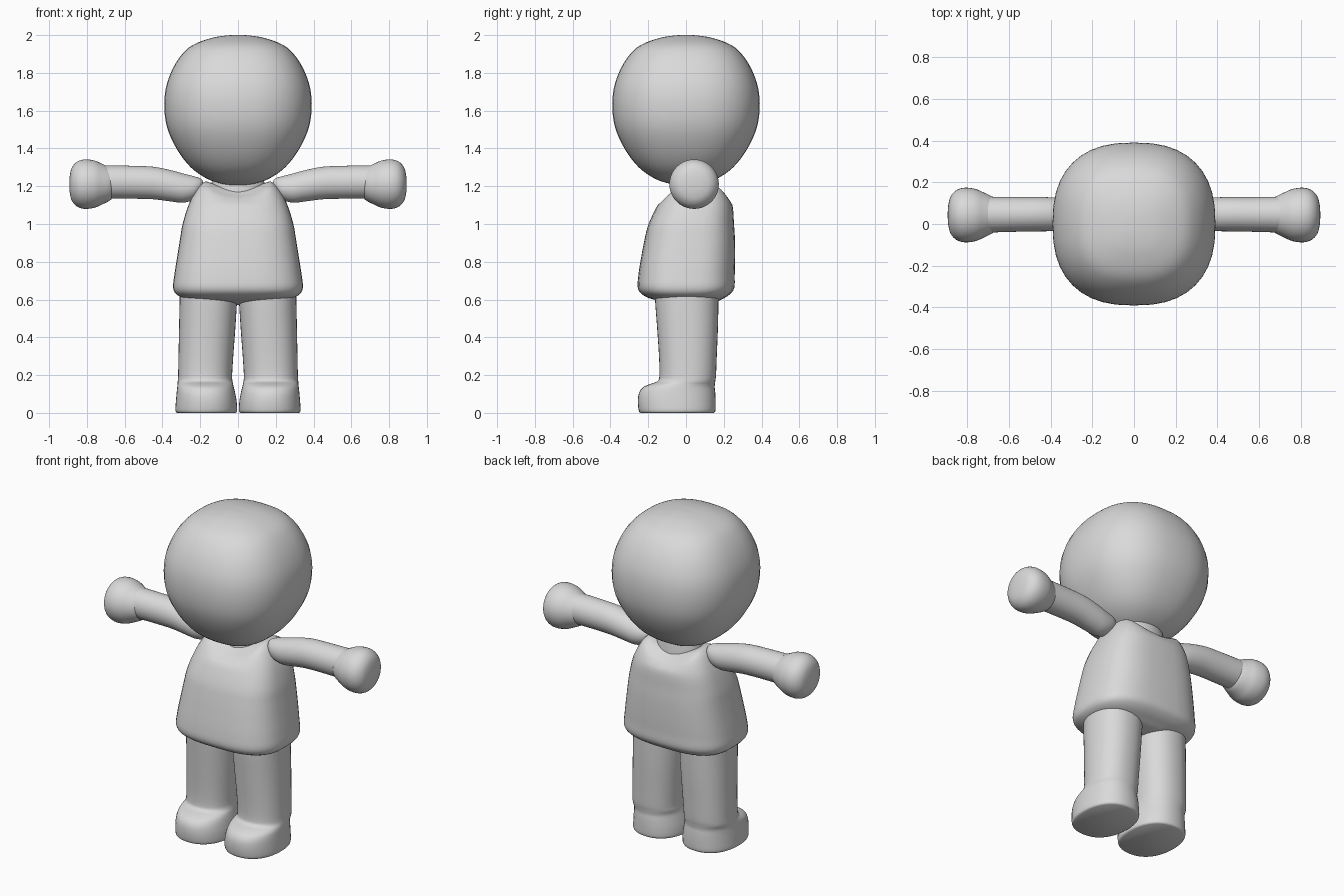
import bpy, bmesh, math

cube = bpy.data.objects.get("Cube")
if cube:
    bpy.data.objects.remove(cube)

grey = bpy.data.materials.new("plain grey")
grey.use_nodes = True
colour = (0.7, 0.7, 0.7, 1)
grey.diffuse_color = colour
grey.node_tree.nodes["Principled BSDF"].inputs["Base Color"].default_value = colour

SEGMENTS = 40
STEPS = 4


def densify(rows):
    """Smooth curve through the given cross-sections."""
    out = []
    for i in range(len(rows) - 1):
        p0, p1 = rows[max(i - 1, 0)], rows[i]
        p2, p3 = rows[i + 1], rows[min(i + 2, len(rows) - 1)]
        for s in range(STEPS):
            t = s / STEPS
            out.append([0.5 * (2 * b + (c - a) * t + (2 * a - 5 * b + 4 * c - d) * t ** 2
                               + (3 * b - a - 3 * c + d) * t ** 3)
                        for a, b, c, d in zip(p0, p1, p2, p3)])
    return out + [list(rows[-1])]


def spow(v, e):
    return math.copysign(abs(v) ** e, v)


def loft(name, rows, power=2.0, axis="z", warp=None, mirror=False):
    """Rows hold position, centre u, centre v, radius u, radius v."""
    for side in ((1, -1) if mirror else (1,)):
        bm = bmesh.new()
        rings = []
        for t, cu, cv, ru, rv in densify(rows):
            ring = []
            for k in range(SEGMENTS):
                a = math.tau * k / SEGMENTS
                u = cu + ru * spow(math.cos(a), 2 / power)
                v = cv + rv * spow(math.sin(a), 2 / power)
                x, y, z = (u, v, t) if axis == "z" else (t, u, v)
                if warp:
                    z = warp(x, y, z)
                ring.append(bm.verts.new((side * x, y, z)))
            rings.append(ring)
        for lo, hi in zip(rings, rings[1:]):
            for k in range(SEGMENTS):
                n = (k + 1) % SEGMENTS
                bm.faces.new((lo[k], lo[n], hi[n], hi[k]))
        bm.faces.new(rings[0])
        bm.faces.new(rings[-1])
        bmesh.ops.recalc_face_normals(bm, faces=bm.faces)
        label = name if not mirror else ("left_" if side > 0 else "right_") + name
        mesh = bpy.data.meshes.new(label)
        bm.to_mesh(mesh)
        bm.free()
        mesh.materials.append(grey)
        obj = bpy.data.objects.new(label, mesh)
        bpy.context.collection.objects.link(obj)
        bpy.ops.object.select_all(action="DESELECT")
        obj.select_set(True)
        bpy.context.view_layer.objects.active = obj
        bpy.ops.object.shade_smooth_by_angle(angle=math.radians(40))


# Head: rounded block, narrower towards the chin
head = [(1.205, .02), (1.212, .08), (1.24, .165), (1.3, .25), (1.39, .32), (1.5, .372),
        (1.61, .39), (1.72, .382), (1.82, .347), (1.9, .295), (1.95, .235),
        (1.985, .14), (1.998, .06), (2.0, .01)]
loft("head", [(z, 0, 0, r, r) for z, r in head], power=2.45)

# Neck
loft("neck", [(1.12, 0, .06, .145, .11), (1.2, 0, .06, .142, .1), (1.27, 0, .06, .13, .09)])


# Body: tapered block with a dipped neckline
def neckline(x, y, z):
    fade = min(1, max(0, (z - 1.1) / 0.1))
    return z - 0.05 * fade * max(0, 1 - (x / 0.17) ** 2)


body = [(.572, 0, .05, .02, .02), (.58, 0, .04, .12, .1), (.597, 0, .01, .25, .17),
        (.622, 0, 0, .318, .225), (.66, 0, 0, .343, .255), (.73, 0, .003, .337, .255),
        (.82, 0, .011, .323, .249), (.92, 0, .02, .307, .239), (1.0, 0, .028, .293, .226),
        (1.1, 0, .048, .262, .198), (1.18, 0, .06, .222, .155), (1.215, 0, .065, .19, .115),
        (1.232, 0, .065, .145, .08), (1.235, 0, .065, .05, .03)]
loft("body", body, power=2.9, warp=neckline)

# Arms, with a pointed shoulder end
arm = [(.185, .045, 1.212, .01, .01), (.195, .045, 1.207, .035, .032),
       (.23, .045, 1.192, .06, .06), (.29, .045, 1.19, .074, .077),
       (.36, .046, 1.203, .08, .083), (.45, .047, 1.217, .082, .086),
       (.56, .046, 1.221, .083, .087), (.7, .045, 1.222, .086, .088)]
loft("arm", arm, axis="x", mirror=True)

# Hands: rounded mitts
hand = [(.67, .08), (.685, .091), (.72, .108), (.76, .125), (.81, .131), (.85, .12),
        (.878, .091), (.89, .05), (.893, .01)]
loft("hand", [(x, .043, 1.211, r, r) for x, r in hand], axis="x", mirror=True)

# Legs, each running down into a foot with a flat sole
leg = [(0, .168, -.047, .154, .194), (.012, .168, -.047, .163, .203),
       (.06, .168, -.049, .161, .206), (.105, .17, -.047, .155, .202),
       (.135, .172, -.038, .15, .19), (.152, .173, -.02, .147, .173),
       (.168, .174, .002, .145, .153), (.2, .174, .009, .143, .15),
       (.3, .17, .01, .145, .153), (.45, .163, .008, .149, .161),
       (.6, .157, .004, .152, .168), (.68, .157, .003, .152, .168)]
loft("leg", leg, power=2.25, mirror=True)
